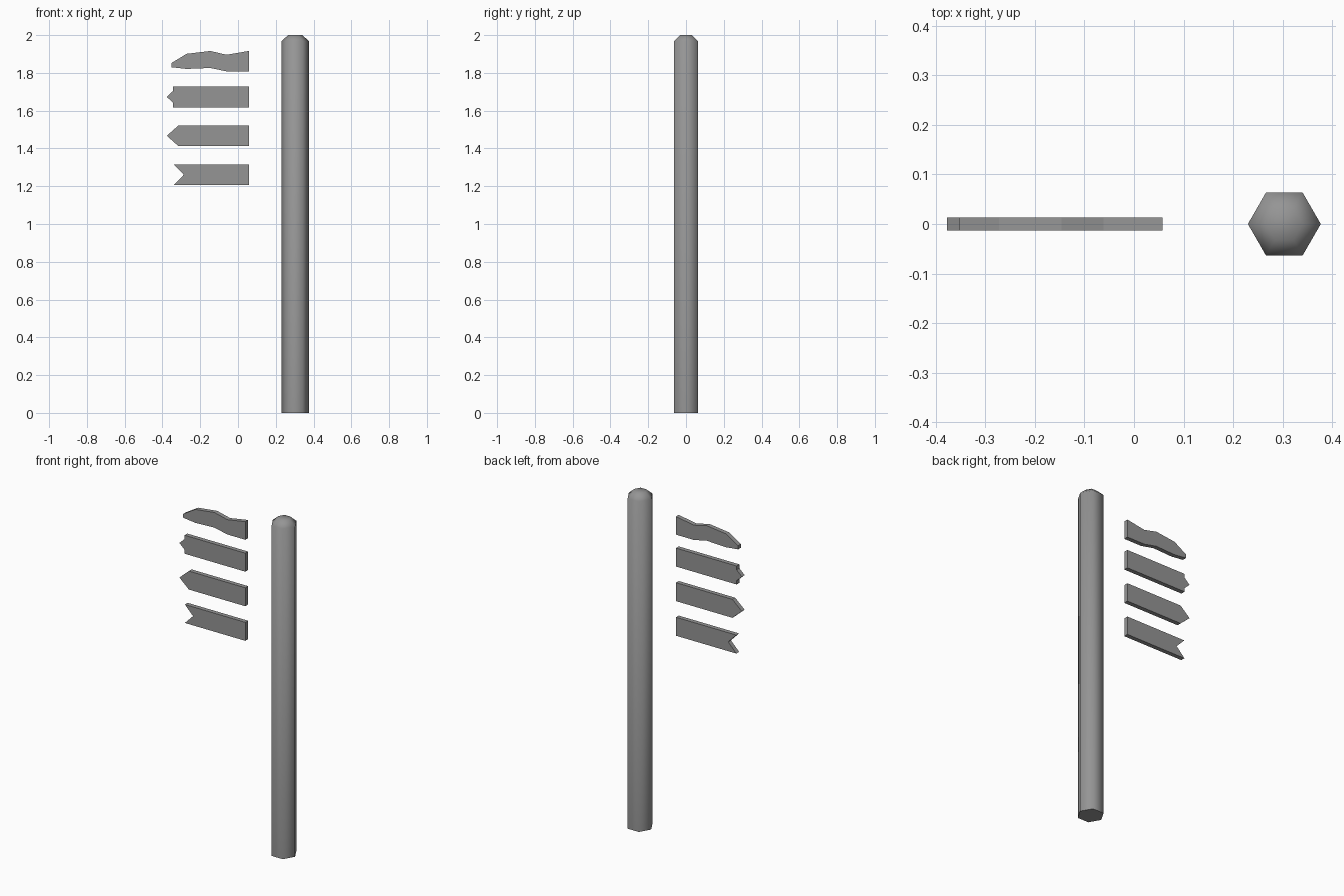
import bpy, bmesh, math

if "Cube" in bpy.data.objects:
    bpy.data.objects.remove(bpy.data.objects["Cube"])

# dark grey shared by all parts
grey = bpy.data.materials.new("dark_grey")
grey.diffuse_color = (0.3, 0.3, 0.3, 1)
grey.use_nodes = True
grey.node_tree.nodes["Principled BSDF"].inputs["Base Color"].default_value = grey.diffuse_color

def finish(name, bm, smooth_angle=None):
    bmesh.ops.recalc_face_normals(bm, faces=bm.faces)
    me = bpy.data.meshes.new(name)
    bm.to_mesh(me)
    bm.free()
    me.materials.append(grey)
    ob = bpy.data.objects.new(name, me)
    bpy.context.collection.objects.link(ob)
    if smooth_angle:
        bpy.ops.object.select_all(action='DESELECT')
        ob.select_set(True)
        bpy.context.view_layer.objects.active = ob
        bpy.ops.object.shade_smooth_by_angle(angle=math.radians(smooth_angle))
    return ob

def plank(name, outline, z=0.0, half=0.013):
    """Extrude an x/z outline to a board centred on y = 0."""
    bm = bmesh.new()
    face = bm.faces.new([bm.verts.new((x, -half, z + h)) for x, h in outline])
    geom = bmesh.ops.extrude_face_region(bm, geom=[face])["geom"]
    bmesh.ops.translate(bm, vec=(0, 2 * half, 0),
                        verts=[v for v in geom if isinstance(v, bmesh.types.BMVert)])
    return finish(name, bm)

RIGHT, H = 0.057, 0.055

def board(name, tip, z):
    """Straight board; tip lists the upper half of its left end, mirrored in z."""
    upper = [(RIGHT, H)] + tip
    lower = [(x, -h) for x, h in reversed(upper) if h > 0]
    return plank(name, upper + lower, z)

# hexagonal post with tapered, smooth-shaded top
bm = bmesh.new()
rings = []
for r, z in [(0.0735, 0.0), (0.0735, 1.968), (0.037, 2.0)]:
    rings.append([bm.verts.new((0.303 + r * math.cos(i * math.pi / 3),
                                r * math.sin(i * math.pi / 3), z)) for i in range(6)])
for a, b in zip(rings, rings[1:]):
    for i in range(6):
        j = (i + 1) % 6
        bm.faces.new((a[i], a[j], b[j], b[i]))
bm.faces.new(rings[0])
bm.faces.new(rings[-1])
finish("post", bm, 70)

# wavy sign
plank("wavy_sign", [(RIGHT, 1.916), (-0.061, 1.896), (-0.146, 1.916), (-0.272, 1.901),
                    (-0.353, 1.852), (-0.353, 1.830), (-0.272, 1.821), (-0.146, 1.826),
                    (-0.061, 1.808), (RIGHT, 1.808)])

# small-tip sign, pointed sign and swallowtail sign
board("small_tip_sign", [(-0.343, H), (-0.343, 0.032), (-0.377, 0)], 1.673)
board("pointed_sign", [(-0.315, H), (-0.377, 0)], 1.467)
board("swallowtail_sign", [(-0.341, H), (-0.287, 0)], 1.261)
